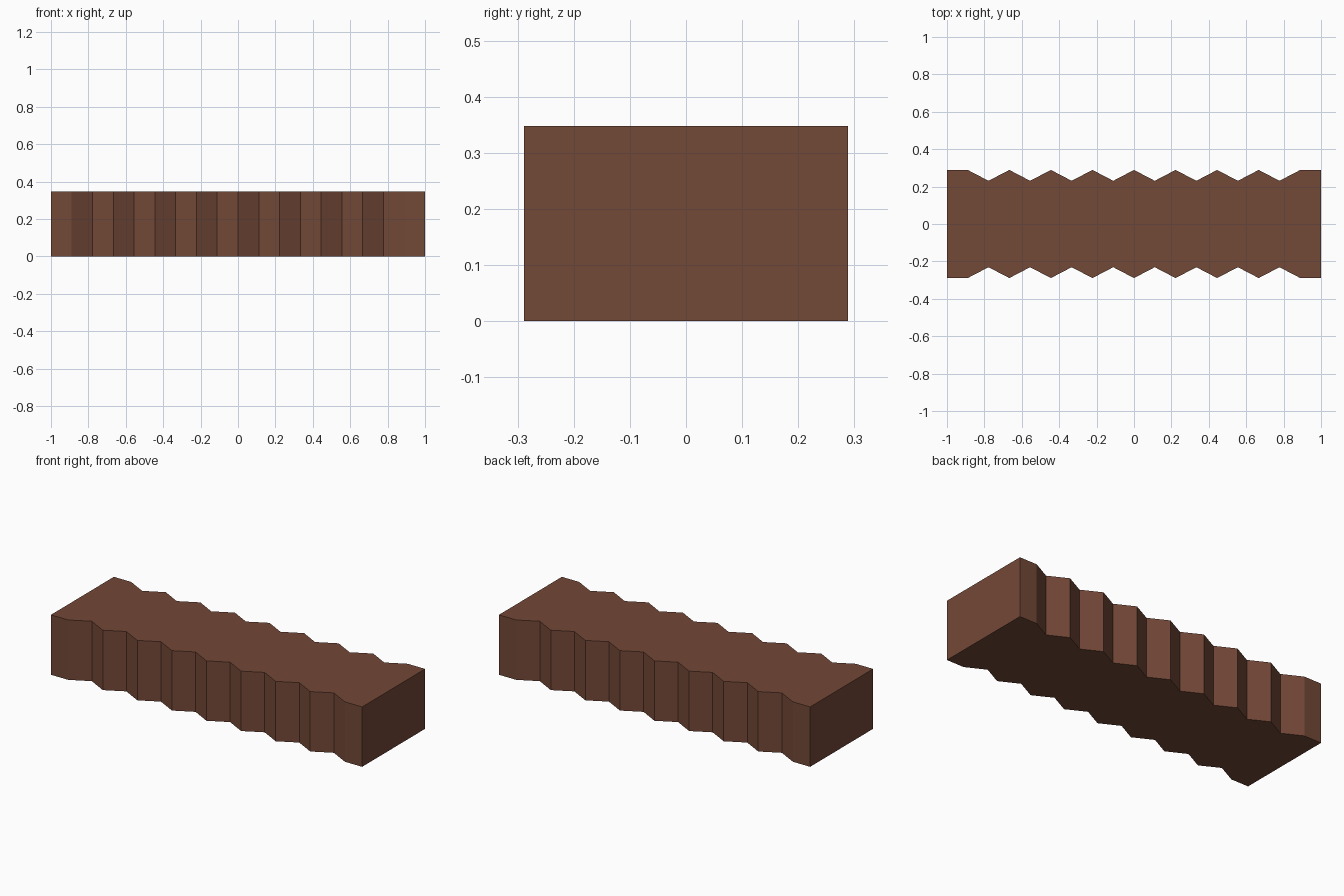
import bpy, bmesh

if "Cube" in bpy.data.objects:
    bpy.data.objects.remove(bpy.data.objects["Cube"])

HEIGHT, WIDE, NARROW = 0.348, 0.289, 0.231

# One brown for the whole block
brown = bpy.data.materials.new("brown")
brown.diffuse_color = (0.171, 0.065, 0.038, 1)
brown.use_nodes = True
brown.node_tree.nodes["Principled BSDF"].inputs["Base Color"].default_value = brown.diffuse_color

# Zigzag side: flat ends, then ridges and grooves every 1/9 unit
side = [(-1, WIDE)]
side += [(i / 9, WIDE if i % 2 == 0 else NARROW) for i in range(-8, 9)]
side += [(1, WIDE)]
outline = [(x, -y) for x, y in side] + side[::-1]

# Extrude the outline upwards
bm = bmesh.new()
base = bm.faces.new([bm.verts.new((x, y, 0)) for x, y in outline])
top = bmesh.ops.extrude_face_region(bm, geom=[base], use_keep_orig=True)
bmesh.ops.translate(bm, vec=(0, 0, HEIGHT),
                    verts=[g for g in top["geom"] if isinstance(g, bmesh.types.BMVert)])
bmesh.ops.recalc_face_normals(bm, faces=bm.faces)

mesh = bpy.data.meshes.new("notched_block")
bm.to_mesh(mesh)
bm.free()
mesh.materials.append(brown)
bpy.context.collection.objects.link(bpy.data.objects.new("notched_block", mesh))
